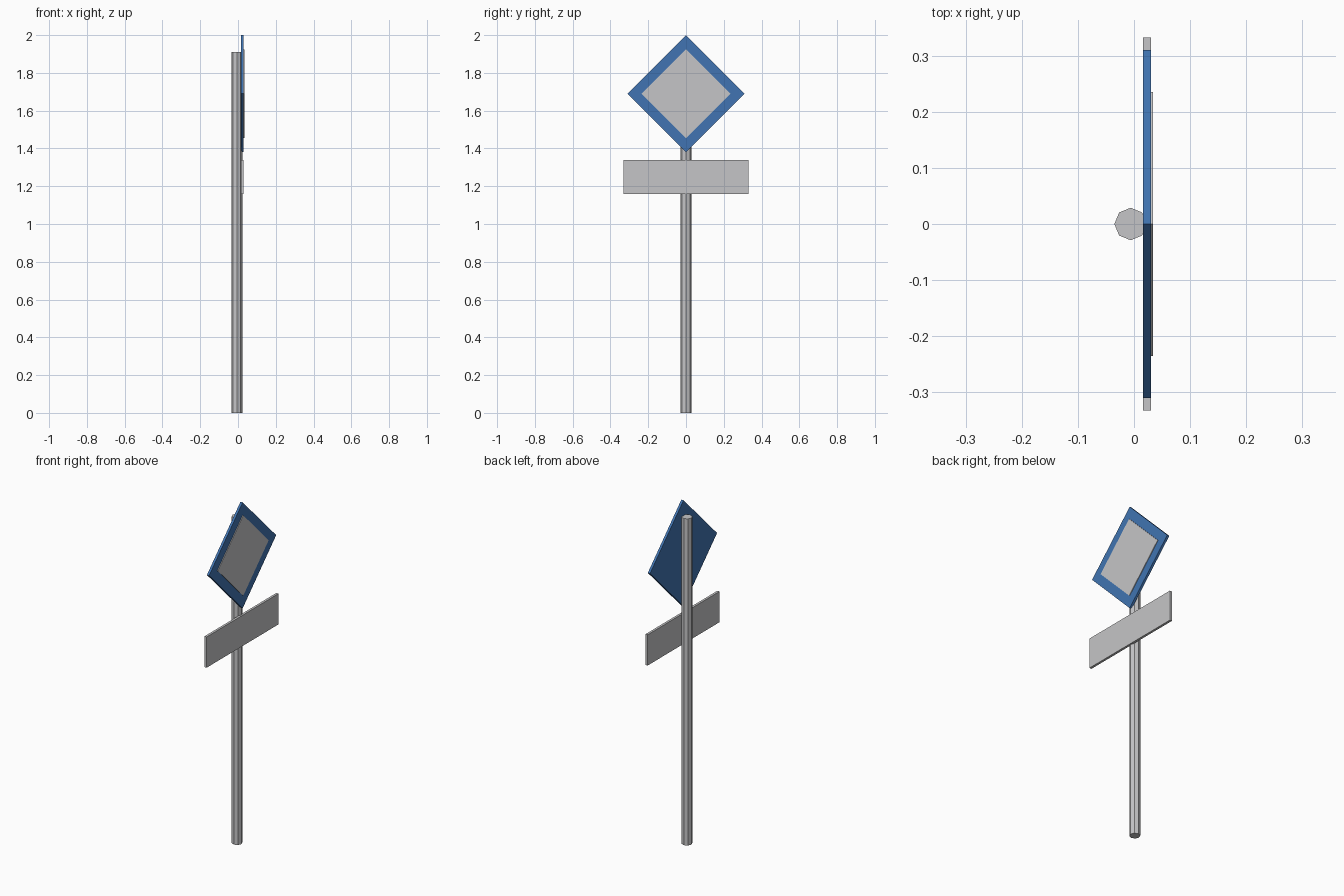
import bpy
import math

default = bpy.data.objects.get("Cube")
if default:
    bpy.data.objects.remove(default, do_unlink=True)


def material(name, colour):
    m = bpy.data.materials.new(name)
    m.use_nodes = True
    m.diffuse_color = (*colour, 1)
    m.node_tree.nodes["Principled BSDF"].inputs["Base Color"].default_value = (*colour, 1)
    return m


grey = material("light grey", (0.56, 0.56, 0.57))
blue = material("sign blue", (0.052, 0.175, 0.445))


def slab(name, x0, x1, outline, mat):
    """Extrude a y-z outline along x."""
    n = len(outline)
    verts = [(x, y, z) for x in (x0, x1) for y, z in outline]
    faces = [tuple(reversed(range(n))), tuple(range(n, 2 * n))]
    faces += [(i, (i + 1) % n, (i + 1) % n + n, i + n) for i in range(n)]
    mesh = bpy.data.meshes.new(name)
    mesh.from_pydata(verts, [], faces)
    mesh.materials.append(mat)
    obj = bpy.data.objects.new(name, mesh)
    bpy.context.collection.objects.link(obj)
    return obj


def diamond(r, z):
    return [(-r, z), (0, z - r), (r, z), (0, z + r)]


def rectangle(half_width, z0, z1):
    return [(-half_width, z0), (half_width, z0), (half_width, z1), (-half_width, z1)]


# Octagonal post
height = 1.91
bpy.ops.mesh.primitive_cylinder_add(vertices=8, radius=0.029, depth=height,
                                    location=(-0.006, 0, height / 2))
post = bpy.context.object
post.name = "post"
post.data.materials.append(grey)

# Diamond sign with a raised centre panel
slab("diamond_sign", 0.016, 0.030, diamond(0.31, 1.69), blue)
slab("diamond_panel", 0.030, 0.034, diamond(0.235, 1.69), grey)

# Rectangular plate below the diamond
slab("lower_plate", 0.016, 0.030, rectangle(0.332, 1.16, 1.34), grey)
